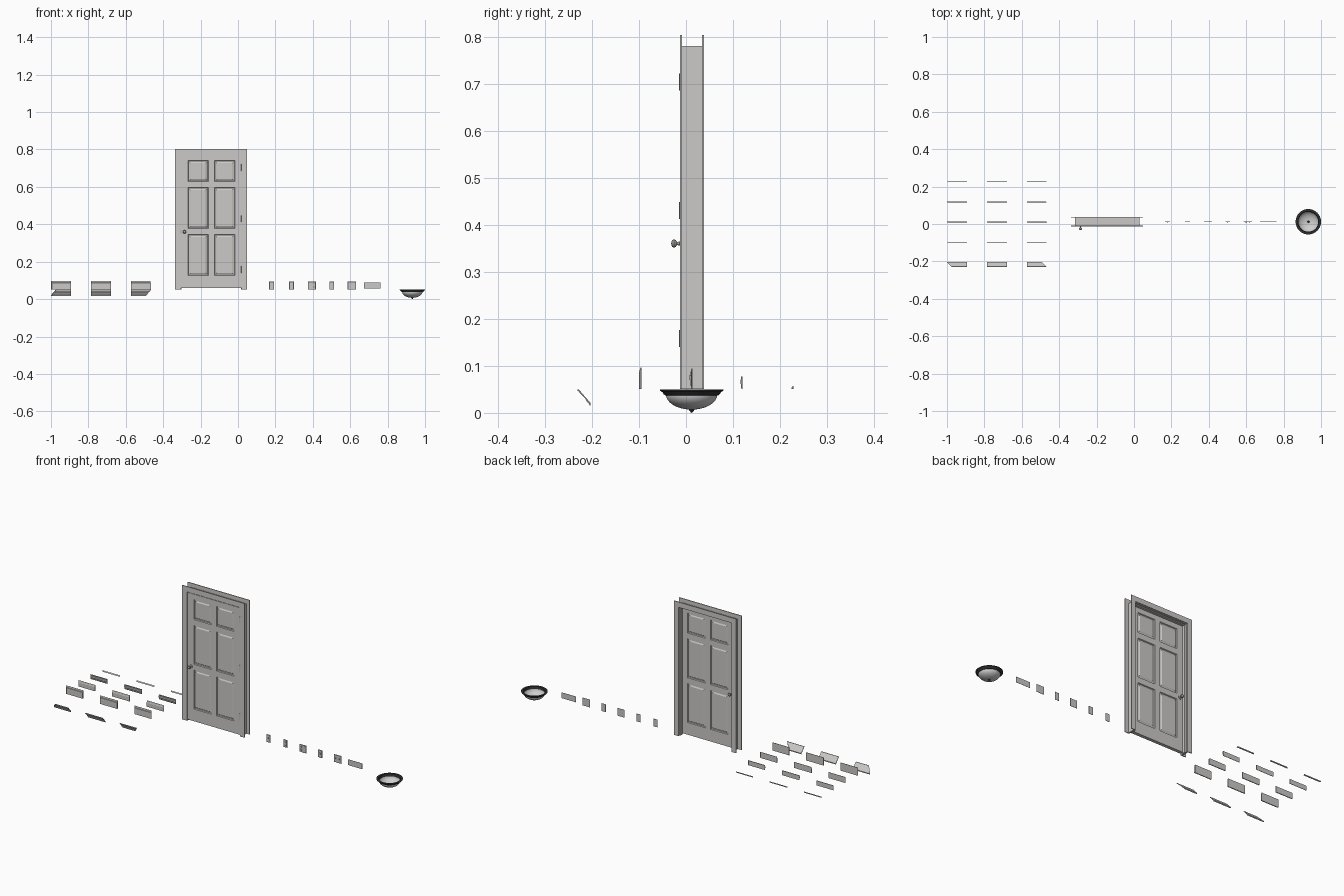
import bpy, bmesh, math
from mathutils import Matrix, Vector

if "Cube" in bpy.data.objects:
    bpy.data.objects.remove(bpy.data.objects["Cube"])


def material(name, rgb):
    m = bpy.data.materials.new(name)
    m.diffuse_color = (*rgb, 1)
    m.use_nodes = True
    m.node_tree.nodes["Principled BSDF"].inputs["Base Color"].default_value = m.diffuse_color
    return m


PAINT = material("painted_trim", (0.60, 0.59, 0.57))
GLASS = material("frosted_glass", (0.62, 0.62, 0.62))
BRONZE = material("dark_bronze", (0.03, 0.03, 0.03))
METAL = material("knob_metal", (0.42, 0.42, 0.41))
SLOT = material("socket_dark", (0.10, 0.10, 0.10))


def finish(name, bm, mat, smooth=False):
    bmesh.ops.recalc_face_normals(bm, faces=bm.faces)
    me = bpy.data.meshes.new(name)
    for f in bm.faces:
        f.smooth = smooth
    bm.to_mesh(me)
    bm.free()
    me.materials.append(mat)
    if smooth:
        me.set_sharp_from_angle(angle=math.radians(35))
    ob = bpy.data.objects.new(name, me)
    bpy.context.collection.objects.link(ob)
    return ob


def box_bm(x0, x1, y0, y1, z0, z1):
    bm = bmesh.new()
    bmesh.ops.create_cube(bm, size=1)
    for v in bm.verts:
        v.co = Vector(((x0 + x1) / 2 + v.co.x * (x1 - x0),
                       (y0 + y1) / 2 + v.co.y * (y1 - y0),
                       (z0 + z1) / 2 + v.co.z * (z1 - z0)))
    return bm


def box(name, x0, x1, y0, y1, z0, z1, mat=PAINT):
    return finish(name, box_bm(x0, x1, y0, y1, z0, z1), mat)


def lathe(name, profile, mat, matrix, steps=40):
    """Turn (radius, height) points about the local z axis."""
    bm = bmesh.new()
    rings = [[bm.verts.new((r * math.cos(a), r * math.sin(a), h)) for r, h in profile]
             for a in (2 * math.pi * i / steps for i in range(steps))]
    for i in range(steps):
        a, b = rings[i], rings[(i + 1) % steps]
        for j in range(len(profile) - 1):
            bm.faces.new((a[j], b[j], b[j + 1], a[j + 1]))
    bmesh.ops.remove_doubles(bm, verts=bm.verts, dist=1e-6)
    bmesh.ops.transform(bm, matrix=matrix, verts=bm.verts)
    return finish(name, bm, mat, True)


def frame(name, outer, inner, y0, y1, z0):
    """Three-sided door surround: outer/inner = (left, right, top)."""
    (a, b, t), (c, d, s) = outer, inner
    pts = [(a, z0), (a, t), (b, t), (b, z0), (d, z0), (d, s), (c, s), (c, z0)]
    quads = [(0, 1, 6, 7), (1, 2, 5, 6), (2, 3, 4, 5)]
    bm = bmesh.new()
    vs = [bm.verts.new((x, y0, z)) for x, z in pts]
    faces = [bm.faces.new([vs[i] for i in q]) for q in quads]
    ext = bmesh.ops.extrude_face_region(bm, geom=faces)["geom"]
    bmesh.ops.translate(bm, vec=(0, y1 - y0, 0),
                        verts=[g for g in ext if isinstance(g, bmesh.types.BMVert)])
    return finish(name, bm, PAINT)


# --- Door surround: casings on both sides, jamb and stop between ---
OUT, IN = (-0.337, 0.049, 0.803), (-0.308, 0.021, 0.774)
frame("front_casing", OUT, IN, -0.0128, -0.0085, 0.051)
frame("back_casing", OUT, IN, 0.034, 0.0383, 0.051)
frame("jamb", (-0.315, 0.029, 0.780), (-0.306, 0.020, 0.771), -0.0085, 0.034, 0.051)
frame("door_stop", (-0.306, 0.020, 0.771), (-0.301, 0.015, 0.766), 0.010, 0.024, 0.051)

# --- Six-panel door slab: sliced box with inset panels front and back ---
COLS = [(-0.267, -0.159), (-0.126, -0.017)]
ROWS = [(0.126, 0.345), (0.377, 0.596), (0.628, 0.740)]
bm = box_bm(-0.305, 0.019, -0.0095, 0.009, 0.058, 0.770)
for axis, spans in (((1, 0, 0), COLS), ((0, 0, 1), ROWS)):
    for c in (v for s in spans for v in s):
        bmesh.ops.bisect_plane(bm, geom=bm.verts[:] + bm.edges[:] + bm.faces[:],
                               plane_co=Vector(axis) * c, plane_no=axis)
bm.normal_update()


def is_panel(f):
    c = f.calc_center_median()
    return (abs(f.normal.y) > 0.9 and any(a < c.x < b for a, b in COLS)
            and any(a < c.z < b for a, b in ROWS))


panels = [f for f in bm.faces if is_panel(f)]
for thick, depth in ((0.004, -0.005), (0.006, 0.0), (0.009, 0.0035)):
    bmesh.ops.inset_individual(bm, faces=panels, thickness=thick, depth=depth)
finish("door_slab", bm, PAINT)

# --- Knobs on both faces, latch plate and hinges ---
KNOB = [(0, 0), (0.010, 0), (0.010, 0.002), (0.004, 0.004), (0.0035, 0.010),
        (0.007, 0.012), (0.009, 0.016), (0.007, 0.020), (0.004, 0.0215), (0, 0.022)]
for side, y, ang in (("front", -0.0095, 90), ("back", 0.009, -90)):
    lathe(side + "_knob", KNOB, METAL,
          Matrix.Translation((-0.286, y, 0.36)) @ Matrix.Rotation(math.radians(ang), 4, 'X'), 24)
box("latch_plate", -0.307, -0.303, -0.0105, 0.006, 0.351, 0.369, METAL)
for i, z in enumerate((0.158, 0.43, 0.703)):
    lathe(f"hinge_{i + 1}", [(0, -0.018), (0.003, -0.018), (0.003, 0.018), (0, 0.018)],
          METAL, Matrix.Translation((0.020, -0.0115, z)), 12)


# --- Moulding samples: inside mitre, straight, outside mitre ---
def moulding(name, profile):
    ymax, ymin = max(p[0] for p in profile), min(p[0] for p in profile)
    for kind, x0, x1 in (("left_mitre", -1.0, -0.893), ("straight", -0.787, -0.679),
                         ("right_mitre", -0.573, -0.466)):
        bm = bmesh.new()
        ends = []
        for end in (0, 1):
            ring = []
            for y, z in profile:
                x = x1 if end else x0
                if kind == "left_mitre" and not end:
                    x += ymax - y
                if kind == "right_mitre" and end:
                    x -= y - ymin
                ring.append(bm.verts.new((x, y, z)))
            ends.append(ring)
            bm.faces.new(ring)
        n = len(profile)
        for i in range(n):
            j = (i + 1) % n
            bm.faces.new((ends[0][i], ends[0][j], ends[1][j], ends[1][i]))
        finish(f"{name}_{kind}", bm, PAINT)


moulding("crown", [(-0.203, 0.016), (-0.205, 0.016), (-0.207, 0.021), (-0.211, 0.024),
                   (-0.214, 0.030), (-0.219, 0.036), (-0.225, 0.041), (-0.227, 0.045),
                   (-0.231, 0.047), (-0.231, 0.050), (-0.228, 0.050), (-0.203, 0.021)])


def flat_profile(y, z1, t):
    """Wall board with a stepped, tapering top."""
    return [(y, 0.051), (y - t, 0.051), (y - t, z1 - 0.010), (y - t * 0.7, z1 - 0.008),
            (y - t * 0.7, z1 - 0.005), (y - t * 0.35, z1), (y, z1)]


moulding("tall_baseboard", flat_profile(-0.095, 0.096, 0.005))
moulding("short_baseboard", flat_profile(0.0135, 0.084, 0.0045))
moulding("chair_rail", [(0.120, 0.051), (0.118, 0.051), (0.1165, 0.056), (0.1175, 0.059),
                        (0.1155, 0.064), (0.1155, 0.070), (0.1175, 0.072),
                        (0.1165, 0.077), (0.120, 0.077)])
moulding("shoe_moulding", [(0.2285, 0.051), (0.224, 0.051), (0.2243, 0.0535),
                           (0.226, 0.056), (0.2285, 0.057)])


# --- Wall plates with toggles or sockets ---
def plate(name, x, w, kinds):
    bm = box_bm(x - w / 2, x + w / 2, 0.0105, 0.0135, 0.051, 0.094)
    front = [e for e in bm.edges if all(v.co.y < 0.011 for v in e.verts)]
    bmesh.ops.bevel(bm, geom=front, offset=0.0015, segments=1, affect='EDGES')
    finish(name, bm, PAINT)
    for i, kind in enumerate(kinds):
        cx = x + (i - (len(kinds) - 1) / 2) * 0.020
        if kind == "toggle":
            box(f"{name}_toggle_{i}", cx - 0.002, cx + 0.002, 0.0065, 0.011, 0.071, 0.079)
        else:
            for z in (0.0635, 0.0815):
                box(f"{name}_socket_{i}", cx - 0.006, cx + 0.006, 0.0097, 0.011,
                    z - 0.006, z + 0.006)
                for dx in (-0.003, 0.003):
                    box(f"{name}_slot_{i}", cx + dx - 0.0006, cx + dx + 0.0006, 0.0094, 0.010,
                        z - 0.002, z + 0.003, SLOT)


plate("switch_plate", 0.180, 0.026, ["toggle"])
plate("outlet_plate", 0.286, 0.025, ["socket"])
plate("double_outlet_plate", 0.395, 0.043, ["socket", "socket"])
plate("narrow_switch_plate", 0.501, 0.025, ["toggle"])
plate("double_switch_plate", 0.609, 0.046, ["toggle", "toggle"])
box("vent_cover", 0.674, 0.762, 0.0115, 0.0125, 0.056, 0.088)

# --- Ceiling light: dark rim, glass bowl open at the top, finial ---
AT = Matrix.Translation((0.932, 0.012, 0))
lathe("light_rim", [(0.056, 0.050), (0.068, 0.050), (0.067, 0.047), (0.062, 0.044),
                    (0.060, 0.040), (0.056, 0.037), (0.053, 0.037), (0.053, 0.041),
                    (0.056, 0.050)], BRONZE, AT, 48)
lathe("light_bowl", [(0.0545 * math.cos(a), 0.039 - 0.032 * math.sin(a))
                     for a in (math.pi / 2 * i / 12 for i in range(13))], GLASS, AT, 48)
lathe("light_finial", [(0, 0.010), (0.004, 0.010), (0.006, 0.007), (0.005, 0.005),
                       (0.003, 0.003), (0.002, 0.001), (0, 0)], BRONZE, AT, 20)
